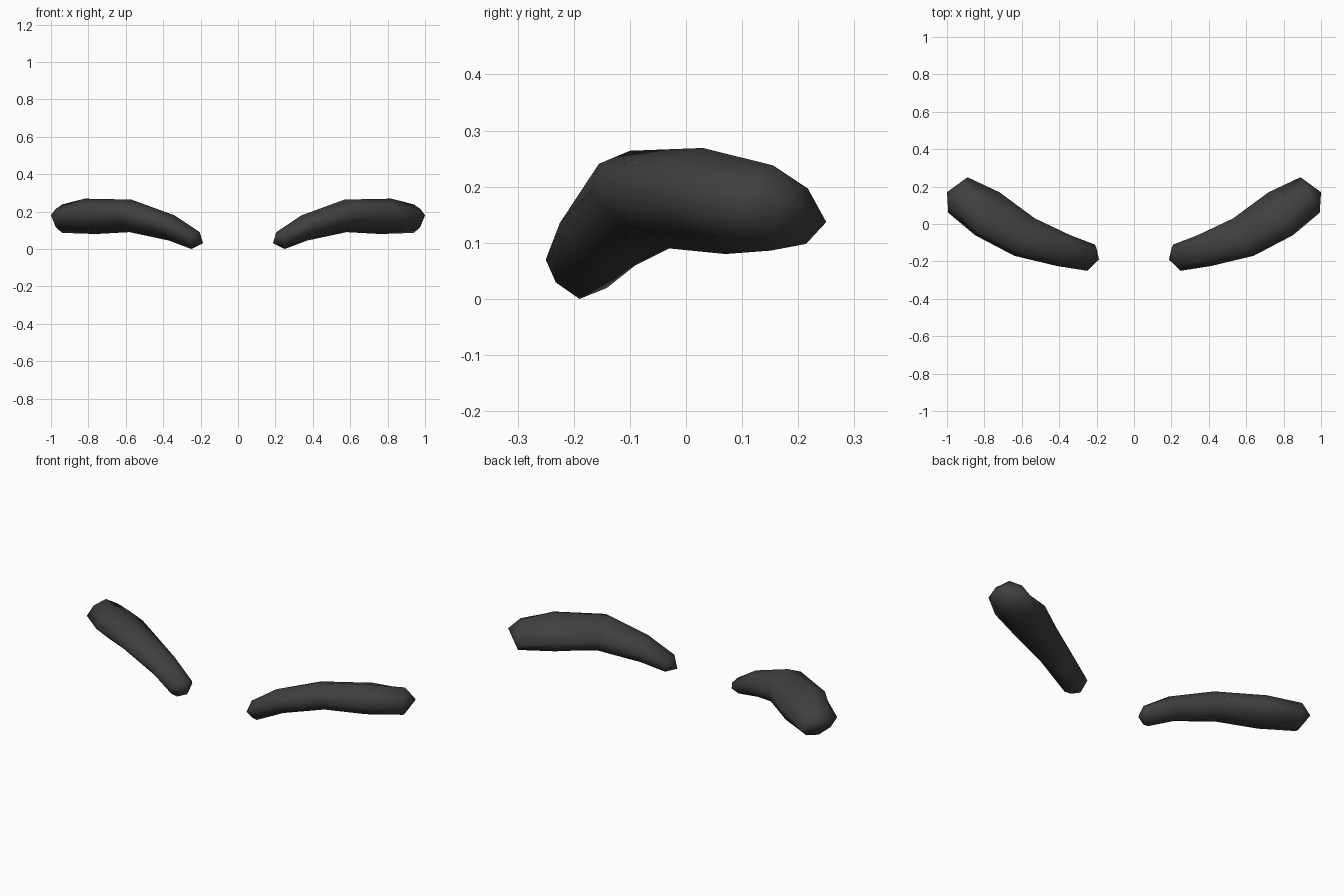
import bpy, bmesh
from mathutils import Vector

if "Cube" in bpy.data.objects:
    bpy.data.objects.remove(bpy.data.objects["Cube"])

charcoal = bpy.data.materials.new("charcoal")
charcoal.diffuse_color = (0.05, 0.05, 0.05, 1)
charcoal.use_nodes = True
charcoal.node_tree.nodes["Principled BSDF"].inputs["Base Color"].default_value = charcoal.diffuse_color

# Cross-sections from inner to outer end: front, top, back, bottom points
RINGS = [
    [(.25, -.25, .07), (.205, -.17, .09), (.21, -.11, .055), (.25, -.19, .0)],
    [(.41, -.225, .135), (.34, -.14, .18), (.34, -.06, .12), (.37, -.12, .045)],
    [(.64, -.17, .19), (.57, -.10, .264), (.53, .03, .18), (.58, -.03, .09)],
    [(.85, -.06, .175), (.82, .03, .269), (.72, .17, .17), (.76, .07, .08)],
    [(.993, .06, .165), (.94, .155, .238), (.89, .25, .137), (.94, .15, .086)],
]
INNER_TIP = (.187, -.19, .03)
OUTER_TIP = (1.0, .17, .18)


def section(points):
    """Eight-sided ring: four main points with rounded diagonals between."""
    p = [Vector(c) for c in points]
    centre = sum(p, Vector()) / 4
    ring = []
    for i in range(4):
        a, b = p[i], p[(i + 1) % 4]
        ring += [a, centre + ((a + b) / 2 - centre) * 1.3]
    return ring


def brow(name, side):
    bm = bmesh.new()

    def vert(c):
        return bm.verts.new((c[0] * side, c[1], c[2]))

    rings = [[vert(c) for c in section(r)] for r in RINGS]
    for a, b in zip(rings, rings[1:]):
        for i in range(8):
            j = (i + 1) % 8
            bm.faces.new((a[i], a[j], b[j], b[i]))
    # Blunt pointed ends
    for ring, tip in ((rings[0], INNER_TIP), (rings[-1], OUTER_TIP)):
        t = vert(tip)
        for i in range(8):
            bm.faces.new((ring[i], ring[(i + 1) % 8], t))
    bmesh.ops.recalc_face_normals(bm, faces=bm.faces)
    for f in bm.faces:
        f.smooth = True
    mesh = bpy.data.meshes.new(name)
    bm.to_mesh(mesh)
    bm.free()
    mesh.materials.append(charcoal)
    bpy.context.collection.objects.link(bpy.data.objects.new(name, mesh))


brow("right_eyebrow", 1)
brow("left_eyebrow", -1)
